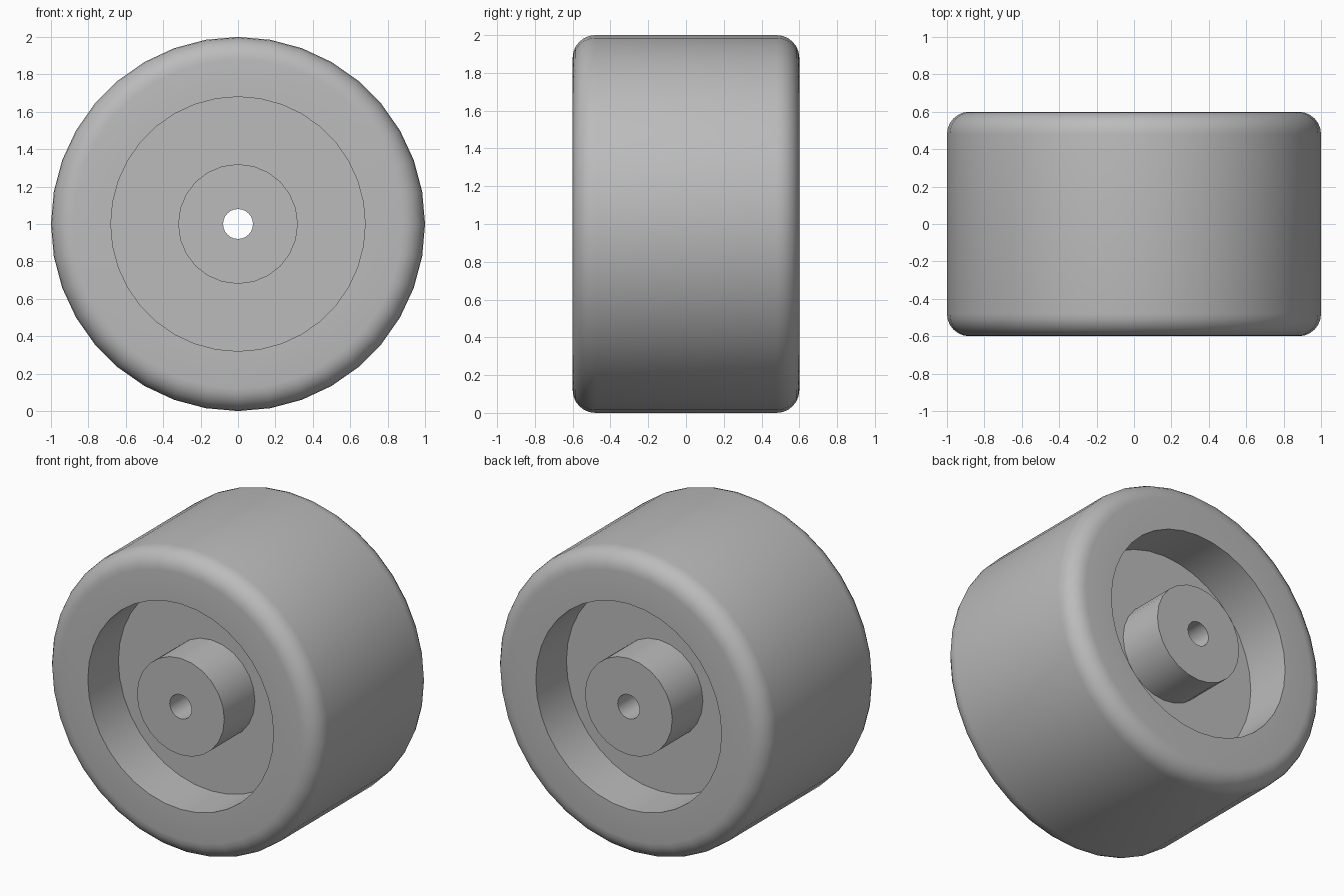
import bpy
import bmesh
import math
from mathutils import Matrix, Vector

cube = bpy.data.objects.get("Cube")
if cube:
    bpy.data.objects.remove(cube, do_unlink=True)

RADIUS, HALF_WIDTH, ROUND = 1.0, 0.6, 0.12
RECESS, FLOOR = 0.68, 0.28
HUB, BORE = 0.32, 0.08

grey = bpy.data.materials.new("plain grey")
grey.use_nodes = True
grey.diffuse_color = (0.5, 0.5, 0.5, 1)
grey.node_tree.nodes["Principled BSDF"].inputs["Base Color"].default_value = (0.5, 0.5, 0.5, 1)


def lathe(name, half_profile, sides):
    """Turn a (radius, y) profile, mirrored front to back, about the y axis."""
    profile = half_profile + [(r, -y) for r, y in reversed(half_profile)]
    bm = bmesh.new()
    rings = []
    for i in range(sides):
        turn = Matrix.Rotation(math.tau * i / sides, 3, 'Y')
        rings.append([bm.verts.new(turn @ Vector((r, y, 0))) for r, y in profile])
    n = len(profile)
    for i in range(sides):
        a, b = rings[i], rings[(i + 1) % sides]
        for j in range(n):
            k = (j + 1) % n
            bm.faces.new((a[j], a[k], b[k], b[j]))
    bmesh.ops.recalc_face_normals(bm, faces=bm.faces)
    mesh = bpy.data.meshes.new(name)
    bm.to_mesh(mesh)
    bm.free()
    mesh.materials.append(grey)
    obj = bpy.data.objects.new(name, mesh)
    obj.location.z = RADIUS
    bpy.context.collection.objects.link(obj)
    bpy.ops.object.select_all(action='DESELECT')
    obj.select_set(True)
    bpy.context.view_layer.objects.active = obj
    bpy.ops.object.shade_smooth_by_angle(angle=math.radians(35))
    return obj


# Wheel body: thin web, recess wall, side face and rounded shoulder
steps = 6
shoulder = []
for i in range(steps + 1):
    a = math.pi / 2 * (1 - i / steps)
    shoulder.append((RADIUS - ROUND + ROUND * math.cos(a),
                     -(HALF_WIDTH - ROUND + ROUND * math.sin(a))))
lathe("wheel_body", [(HUB - 0.03, -FLOOR), (RECESS, -FLOOR), (RECESS, -HALF_WIDTH)] + shoulder, 36)

# Hub: tube flush with the side faces, with the axle bore through it
lathe("hub", [(BORE, -HALF_WIDTH), (HUB, -HALF_WIDTH)], 24)
